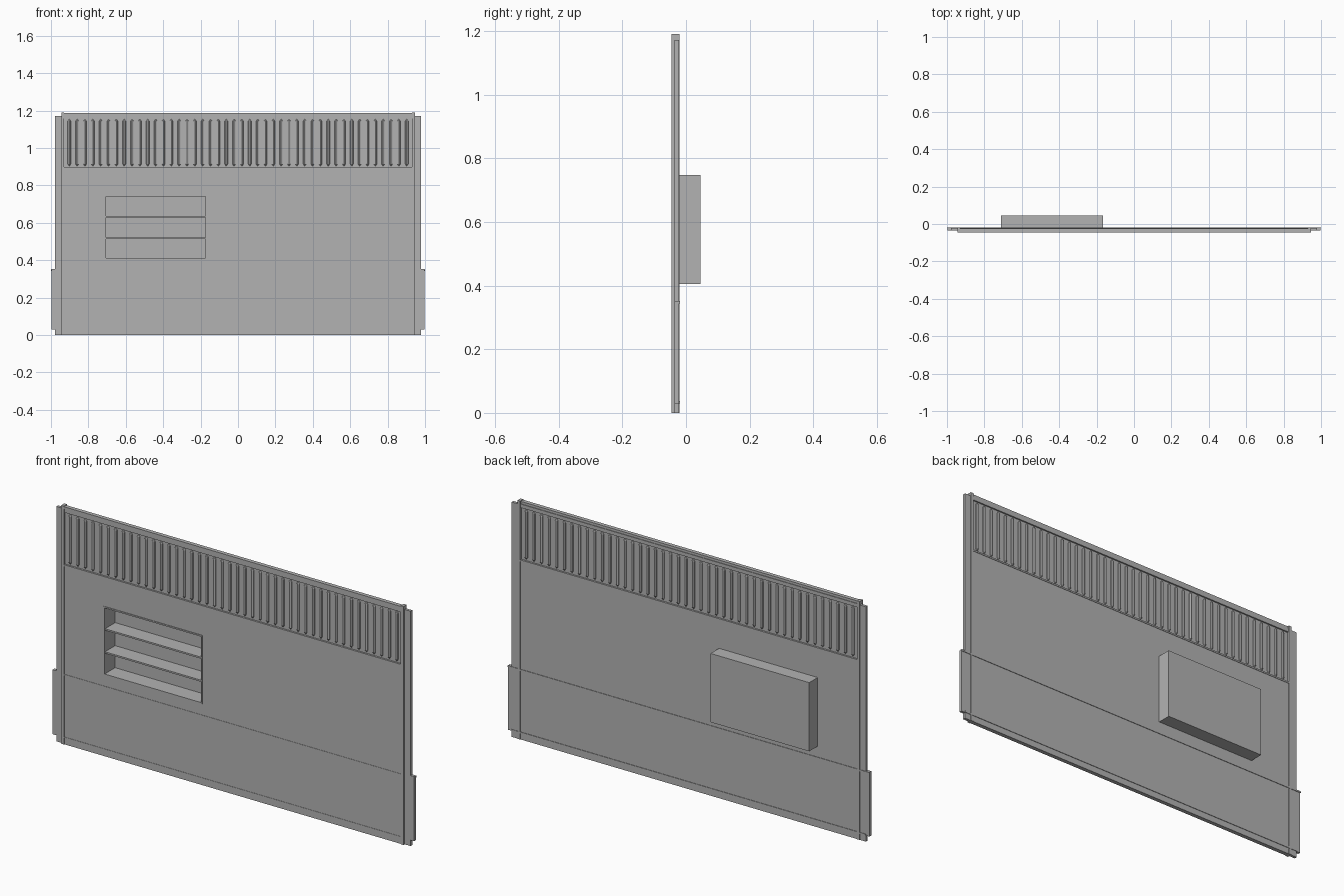
import bpy, bmesh, math

cube = bpy.data.objects.get("Cube")
if cube:
    bpy.data.objects.remove(cube, do_unlink=True)

GREY = (0.45, 0.45, 0.45, 1)
mat = bpy.data.materials.new("panel grey")
mat.use_nodes = True
mat.diffuse_color = GREY
mat.node_tree.nodes["Principled BSDF"].inputs["Base Color"].default_value = GREY

FRONT, BACK = -0.042, -0.022      # faces of the main sheet
HALF = 0.935                      # half width between the posts


def finish(name, bm):
    bmesh.ops.recalc_face_normals(bm, faces=bm.faces)
    mesh = bpy.data.meshes.new(name)
    bm.to_mesh(mesh)
    bm.free()
    mesh.materials.append(mat)
    obj = bpy.data.objects.new(name, mesh)
    bpy.context.collection.objects.link(obj)
    return obj


def box(name, x, y, z):
    bm = bmesh.new()
    bmesh.ops.create_cube(bm, size=1)
    for v in bm.verts:
        for i, (lo, hi) in enumerate((x, y, z)):
            v.co[i] = lo if v.co[i] < 0 else hi
    return finish(name, bm)


def cut(obj, cutter):
    mod = obj.modifiers.new("opening", 'BOOLEAN')
    mod.operation = 'DIFFERENCE'
    mod.solver = 'EXACT'
    mod.object = cutter
    bpy.context.view_layer.objects.active = obj
    bpy.ops.object.modifier_apply(modifier=mod.name)
    bpy.data.objects.remove(cutter, do_unlink=True)


# Main wall sheet with an opening for the shelf niche
NX, NZ = (-0.712, -0.167), (0.405, 0.748)
T = 0.007
IX, IZ = (NX[0] + T, NX[1] - T), (NZ[0] + T, NZ[1] - T)
wall = box("wall_sheet", (-HALF, HALF), (FRONT, BACK), (0, 0.895))
cut(wall, box("niche_cutter", IX, (-0.1, 0.1), IZ))

# Niche: hollow box behind the wall, with shelves and a thin front rim
niche = box("niche_box", NX, (BACK, 0.045), NZ)
cut(niche, box("niche_hollow", IX, (-0.1, 0.045 - T), IZ))
rim = box("niche_rim", NX, (-0.045, FRONT), NZ)
cut(rim, box("rim_cutter", IX, (-0.1, 0.1), IZ))
for i, z in enumerate((0.518, 0.633)):
    box(f"niche_shelf_{i + 1}", IX, (FRONT, 0.04), (z - 0.004, z + 0.004))

# Side parts, mirrored left and right
for side, s in (("left", 1), ("right", -1)):
    def span(a, b):
        return tuple(sorted((s * a, s * b)))
    box(f"{side}_post", span(0.93, 0.945), (-0.045, -0.02), (0, 1.19))
    box(f"{side}_flange", span(0.945, 0.978), (-0.036, BACK), (0, 1.172))
    box(f"{side}_skirt_end", span(0.978, 0.998), (-0.036, BACK), (0.03, 0.352))

# Bent seams along the lower band, front and back
for name, z, half in (("upper", 0.347, 1.0), ("lower", 0.034, 0.978)):
    box(f"{name}_back_seam", (-half, half), (BACK, -0.0195), (z - 0.004, z + 0.004))
    box(f"{name}_front_seam", (-HALF, HALF), (-0.0435, FRONT), (z - 0.003, z + 0.003))

# Top rail and its lip
box("top_rail", (-HALF, HALF), (FRONT, BACK), (1.157, 1.175))
box("top_lip", (-HALF, HALF), (-0.045, -0.025), (1.175, 1.187))
box("vent_sill", (-HALF, HALF), (-0.044, -0.02), (0.889, 0.897))

# Vent sheet with embossed upright flutes on both faces
MID = -0.032
box("vent_sheet", (-HALF, HALF), (MID - 0.003, MID + 0.003), (0.895, 1.158))
COUNT, SEG = 44, 8
bm = bmesh.new()
for i in range(COUNT):
    cx = (i - (COUNT - 1) / 2) * 2 * (HALF - 0.012) / COUNT
    rings = []
    for z, r in ((0.903, 0.003), (0.914, 0.0095), (1.143, 0.0095), (1.154, 0.003)):
        rings.append([bm.verts.new((cx + r * math.cos(math.tau * k / SEG),
                                    MID + r * math.sin(math.tau * k / SEG), z))
                      for k in range(SEG)])
    for a, b in zip(rings, rings[1:]):
        for k in range(SEG):
            n = (k + 1) % SEG
            bm.faces.new((a[k], a[n], b[n], b[k]))
    bm.faces.new(rings[0])
    bm.faces.new(rings[-1])
finish("vent_flutes", bm)
